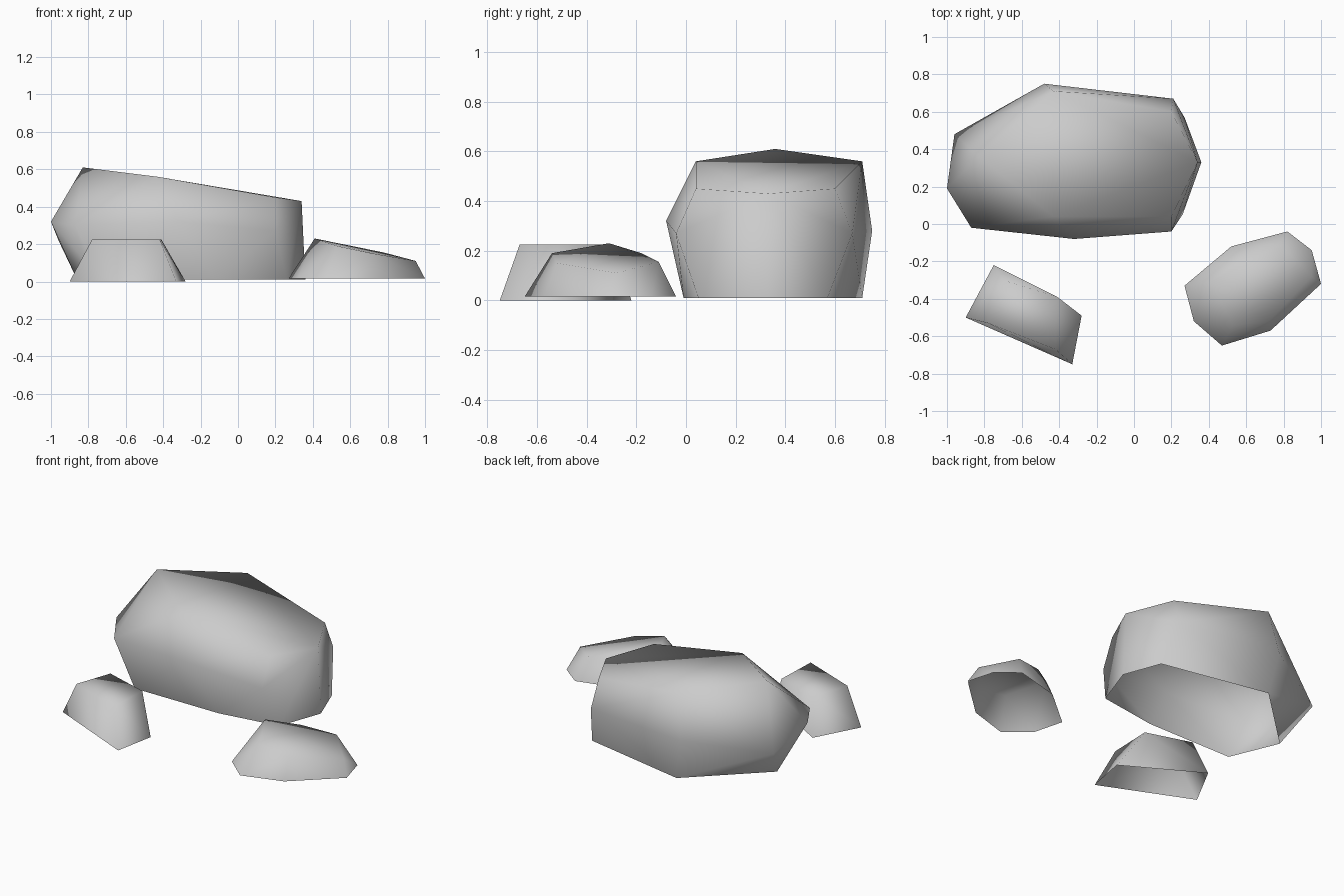
import bpy, bmesh

cube = bpy.data.objects.get("Cube")
if cube:
    bpy.data.objects.remove(cube, do_unlink=True)

stone = bpy.data.materials.new("stone_grey")
stone.use_nodes = True
GREY = (0.6, 0.6, 0.6, 1)
stone.diffuse_color = GREY
stone.node_tree.nodes["Principled BSDF"].inputs["Base Color"].default_value = GREY


def rock(name, base_z, base, upper):
    """Faceted stone: hull around a flat base outline and upper corners, open below."""
    bm = bmesh.new()
    for x, y in base:
        bm.verts.new((x, y, base_z))
    for corner in upper:
        bm.verts.new(corner)
    bmesh.ops.convex_hull(bm, input=bm.verts[:])
    bmesh.ops.recalc_face_normals(bm, faces=bm.faces[:])
    bottom = [f for f in bm.faces if all(v.co.z < base_z + 0.001 for v in f.verts)]
    bmesh.ops.delete(bm, geom=bottom, context='FACES')
    for f in bm.faces:
        f.smooth = True
    mesh = bpy.data.meshes.new(name)
    bm.to_mesh(mesh)
    bm.free()
    mesh.materials.append(stone)
    obj = bpy.data.objects.new(name, mesh)
    bpy.context.collection.objects.link(obj)
    return obj


# Large boulder: bulging waist and a top sloping down to one side
waist = [(-1, .19, .32), (-.96, .48, .22), (-.48, .75, .28), (.21, .67, .27),
         (.2, -.04, .27), (-.32, -.08, .32), (-.87, -.02, .3)]
crown = [(-.83, .36, .61), (-.43, .71, .56), (.2, .6, .45),
         (.34, .33, .43), (.2, .04, .45), (-.43, .04, .56)]
rock("large_boulder", 0.01,
     [(-.86, .3), (-.43, .71), (.27, .57), (.36, .33), (.26, .05), (-.13, -.01), (-.73, -.01)],
     waist + crown)

# Low rounded rock
rock("low_rock", 0.015,
     [(.27, -.33), (.52, -.12), (.82, -.04), (.95, -.14),
      (1, -.32), (.73, -.57), (.47, -.65), (.32, -.52)],
     [(.41, -.31, .23), (.58, -.18, .19), (.78, -.11, .155),
      (.95, -.28, .11), (.72, -.52, .15), (.53, -.54, .19)])

# Small block rock
rock("small_block_rock", 0.0,
     [(-.9, -.5), (-.75, -.22), (-.28, -.49), (-.33, -.75)],
     [(-.78, -.53, .225), (-.42, -.67, .225), (-.41, -.39, .225), (-.7, -.3, .225)])
